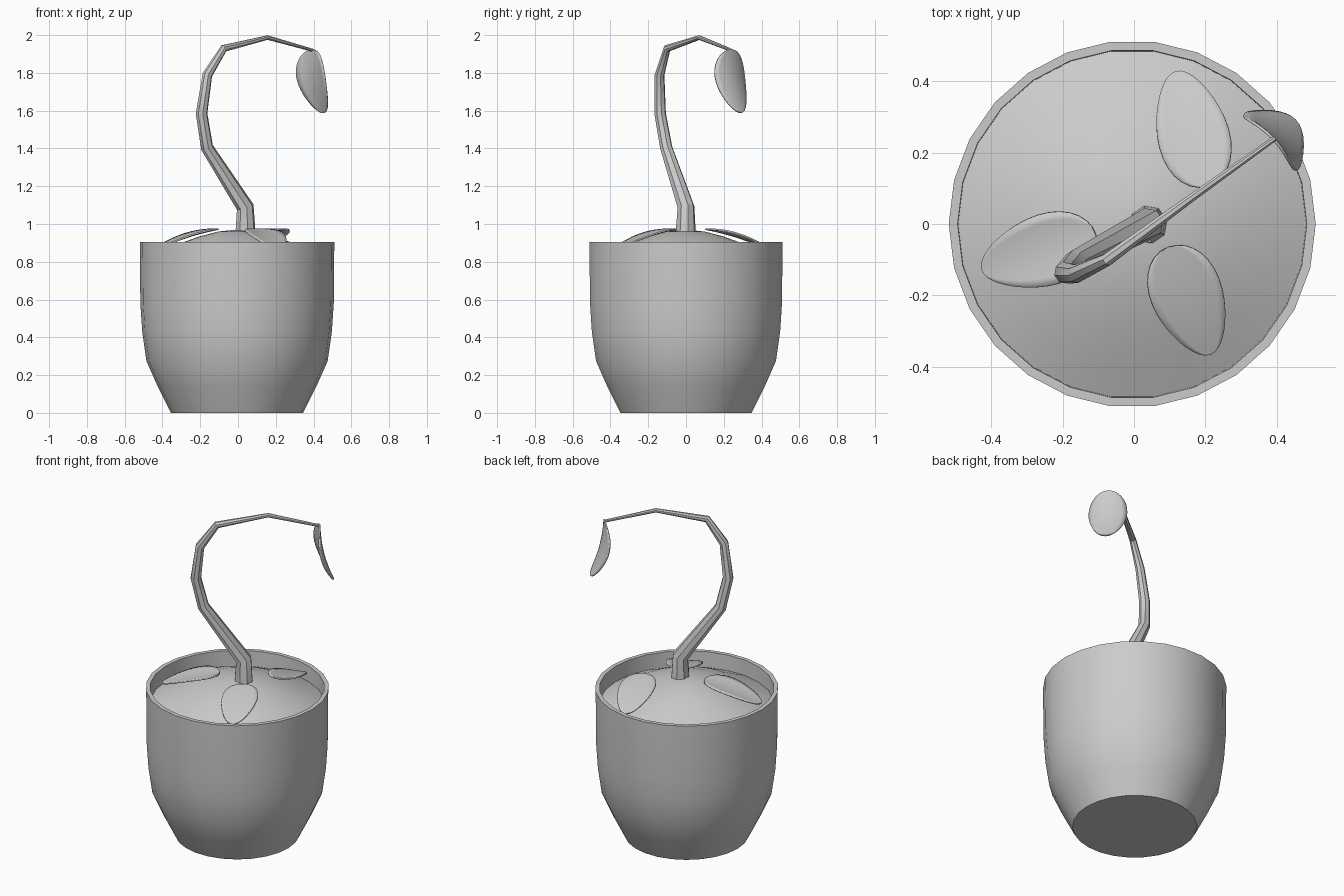
import bpy, bmesh, math
from mathutils import Vector

if "Cube" in bpy.data.objects:
    bpy.data.objects.remove(bpy.data.objects["Cube"])


def finish(name, bm, angle=30):
    bmesh.ops.remove_doubles(bm, verts=bm.verts, dist=1e-5)
    bmesh.ops.recalc_face_normals(bm, faces=bm.faces)
    me = bpy.data.meshes.new(name)
    bm.to_mesh(me)
    bm.free()
    ob = bpy.data.objects.new(name, me)
    bpy.context.collection.objects.link(ob)
    bpy.ops.object.select_all(action='DESELECT')
    ob.select_set(True)
    bpy.context.view_layer.objects.active = ob
    bpy.ops.object.shade_smooth_by_angle(angle=math.radians(angle))
    return ob


def skin(bm, rings, closed):
    for a, b in zip(rings, rings[1:]):
        n = len(a)
        for i in range(n if closed else n - 1):
            j = (i + 1) % n
            bm.faces.new((a[i], a[j], b[j], b[i]))


def lathe(name, profile, sides=26, cap_first=False):
    bm = bmesh.new()
    rings = [[bm.verts.new((-0.005 + r * math.cos(2 * math.pi * i / sides),
                            r * math.sin(2 * math.pi * i / sides), z))
              for i in range(sides)] for r, z in profile]
    skin(bm, rings, True)
    if cap_first:
        bm.faces.new(rings[0])
    # collapse rings lying on the axis
    bmesh.ops.dissolve_degenerate(bm, dist=1e-4, edges=bm.edges)
    return finish(name, bm)


def sweep(name, path, sides=8):
    bm = bmesh.new()
    pts = [Vector(p[:3]) for p in path]
    rings = []
    for k, p in enumerate(pts):
        a = (p - pts[k - 1]).normalized() if k else Vector((0, 0, 1))
        b = (pts[k + 1] - p).normalized() if k < len(pts) - 1 else a
        t = (a + b).normalized()
        # the stem bends in one vertical plane, so its side axis is constant
        side = Vector((0.57, -0.82, 0))
        side = (side - t * side.dot(t)).normalized()
        up = t.cross(side)
        stretch = 1 / max(0.6, t.dot(b))
        rings.append([bm.verts.new(p + path[k][3] * (
            side * math.cos(2 * math.pi * (i + .5) / sides)
            + up * stretch * math.sin(2 * math.pi * (i + .5) / sides)))
            for i in range(sides)])
    skin(bm, rings, True)
    bm.faces.new(rings[0])
    bm.faces.new(rings[-1])
    return finish(name, bm)


def leaf(name, base, tip, side, width, cup, bulge, rows=16, cols=8):
    """Egg-shaped cupped blade, broad near the base and narrower at the tip."""
    base, tip = Vector(base), Vector(tip)
    axis = (tip - base).normalized()
    side = Vector(side)
    side = (side - axis * side.dot(axis)).normalized()
    normal = side.cross(axis)
    bm = bmesh.new()
    rings = []
    for r in range(rows + 1):
        t = (1 - math.cos(math.pi * r / rows)) / 2
        w = width * math.sqrt(max(0, 4 * t * (1 - t))) * (1.12 - 0.42 * t)
        mid = base.lerp(tip, t) + normal * bulge * 4 * t * (1 - t)
        rings.append([])
        for c in range(cols + 1):
            u = 2 * c / cols - 1
            rise = cup * (u * w / width) ** 2
            rings[-1].append(bm.verts.new(mid + side * w * u + normal * rise))
    skin(bm, rings, False)
    bmesh.ops.dissolve_degenerate(bm, dist=1e-5, edges=bm.edges)
    ob = finish(name, bm, 40)
    m = ob.modifiers.new("thickness", 'SOLIDIFY')
    m.thickness = 0.008
    m.offset = 0
    return ob


# Pot with rim and inner wall
lathe("pot", [(0.35, 0), (0.42, 0.14), (0.48, 0.275), (0.502, 0.43), (0.512, 0.58),
              (0.515, 0.905), (0.49, 0.905), (0.488, 0.8)], cap_first=True)

# Domed soil
lathe("soil", [(0.489, 0.81), (0.4, 0.852), (0.3, 0.898), (0.2, 0.934),
               (0.1, 0.96), (0, 0.97)])

# Curved stem: x, y, z, radius
sweep("stem", [(0.04, -0.002, 0.93, 0.056), (0.038, 0, 1.09, 0.045),
               (-0.164, -0.105, 1.405, 0.033), (-0.193, -0.137, 1.585, 0.031),
               (-0.162, -0.14, 1.79, 0.026), (-0.075, -0.1, 1.93, 0.019),
               (0.157, 0.07, 1.987, 0.012), (0.395, 0.24, 1.92, 0.008)])

# Drooping leaf at the stem end
leaf("hanging_leaf", (0.39, 0.24, 1.925), (0.452, 0.29, 1.588),
     (-0.69, 0.72, 0), 0.116, 0.03, 0.018)

# Three fallen leaves resting on the soil: inner end, outer end
fallen = [((0.205, 0.105), (0.118, 0.428)),
          ((0.095, -0.065), (0.215, -0.365)),
          ((-0.107, -0.03), (-0.427, -0.128))]
for i, (a, b) in enumerate(fallen):
    dx, dy = b[0] - a[0], b[1] - a[1]
    leaf(f"soil_leaf_{i + 1}", (*a, 0.973), (*b, 0.872),
         (dy, -dx, 0), 0.108, 0.012, 0.01)
